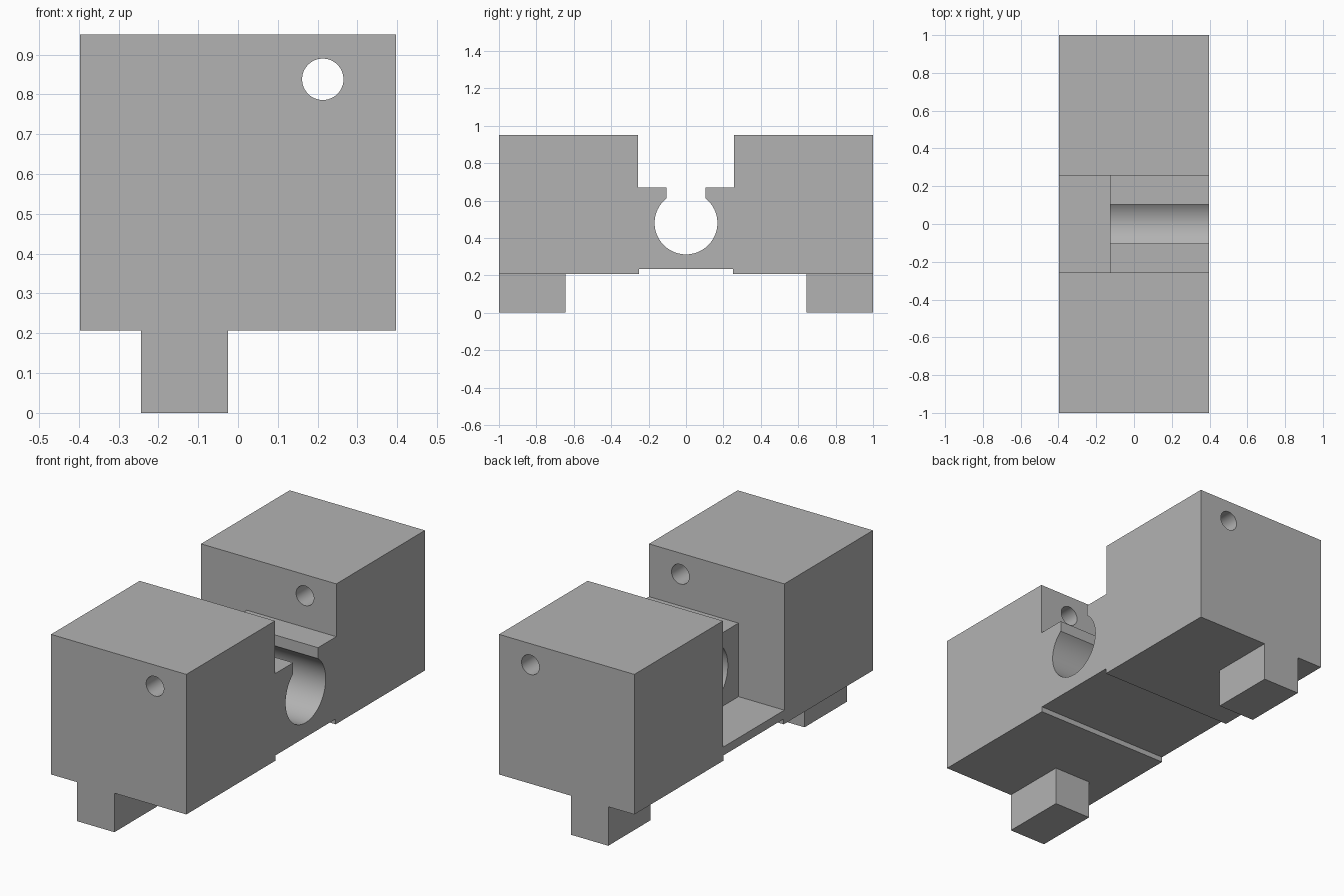
import bpy, bmesh, math
from mathutils import Vector

default = bpy.data.objects.get("Cube")
if default:
    bpy.data.objects.remove(default, do_unlink=True)

# Single plain grey material
GREY = 0.45
grey = bpy.data.materials.new("plain grey")
grey.use_nodes = True
grey.diffuse_color = (GREY, GREY, GREY, 1)
grey.node_tree.nodes["Principled BSDF"].inputs["Base Color"].default_value = (GREY, GREY, GREY, 1)


def extrude(name, profile, depth, place):
    """Closed 2D profile swept between two depths; place maps (u, v, depth) to xyz."""
    bm = bmesh.new()
    face = bm.faces.new([bm.verts.new(place(u, v, depth[0])) for u, v in profile])
    sweep = Vector(place(0, 0, depth[1])) - Vector(place(0, 0, depth[0]))
    result = bmesh.ops.extrude_face_region(bm, geom=[face], use_keep_orig=True)
    moved = [g for g in result["geom"] if isinstance(g, bmesh.types.BMVert)]
    bmesh.ops.translate(bm, verts=moved, vec=sweep)
    bmesh.ops.recalc_face_normals(bm, faces=bm.faces)
    mesh = bpy.data.meshes.new(name)
    bm.to_mesh(mesh)
    bm.free()
    mesh.materials.append(grey)
    obj = bpy.data.objects.new(name, mesh)
    bpy.context.collection.objects.link(obj)
    return obj


def along_x(u, v, d):
    return (d, u, v)


def along_y(u, v, d):
    return (u, d, v)


def arc(cu, cv, r, start, end, steps):
    angles = [start + (end - start) * i / steps for i in range(steps + 1)]
    return [(cu + r * math.cos(a), cv + r * math.sin(a)) for a in angles]


def rect(u0, u1, v0, v1):
    return [(u0, v0), (u1, v0), (u1, v1), (u0, v1)]


def activate(obj):
    bpy.ops.object.select_all(action="DESELECT")
    obj.select_set(True)
    bpy.context.view_layer.objects.active = obj


def cut(target, cutter):
    cutter.hide_render = True
    mod = target.modifiers.new("cut", "BOOLEAN")
    mod.operation = "DIFFERENCE"
    mod.solver = "EXACT"
    mod.object = cutter
    activate(target)
    bpy.ops.object.modifier_apply(modifier=mod.name)
    bpy.data.objects.remove(cutter, do_unlink=True)


HALF_X, BOTTOM, TOP, WEB_TOP, GAP = 0.397, 0.207, 0.95, 0.67, 0.257
RELIEF = 0.235

# Body: two tall blocks joined by a lower web, with a shallow relief underneath
half = [(GAP, WEB_TOP), (GAP, TOP), (1, TOP), (1, BOTTOM), (0.252, BOTTOM), (0.252, RELIEF)]
profile = half + [(-y, z) for y, z in reversed(half)]
body = extrude("body", profile, (-HALF_X, HALF_X), along_x)

# Side pocket behind the web, leaving a thin floor
cut(body, extrude("pocket_cutter", rect(-GAP, GAP, 0.28, 0.8), (-0.5, -0.128), along_x))

# Keyhole: round bore with a narrow slot open at the top
radius, slot, centre = 0.168, 0.104, 0.48
lip = math.acos(slot / radius)
keyhole = arc(0, centre, radius, math.pi - lip, 2 * math.pi + lip, 64) + [(slot, 0.8), (-slot, 0.8)]
cut(body, extrude("keyhole_cutter", keyhole, (-0.25, 0.5), along_x))

# Round hole running lengthwise through both blocks
hole = arc(0.213, 0.838, 0.052, 0, 2 * math.pi, 48)[:-1]
cut(body, extrude("hole_cutter", hole, (-1.2, 1.2), along_y))

activate(body)
bpy.ops.object.shade_smooth_by_angle(angle=math.radians(30))

# Feet under each end
for name, side in (("front_foot", -1), ("back_foot", 1)):
    extrude(name, rect(-0.244, -0.025, 0, BOTTOM), (side * 0.645, side), along_y)
